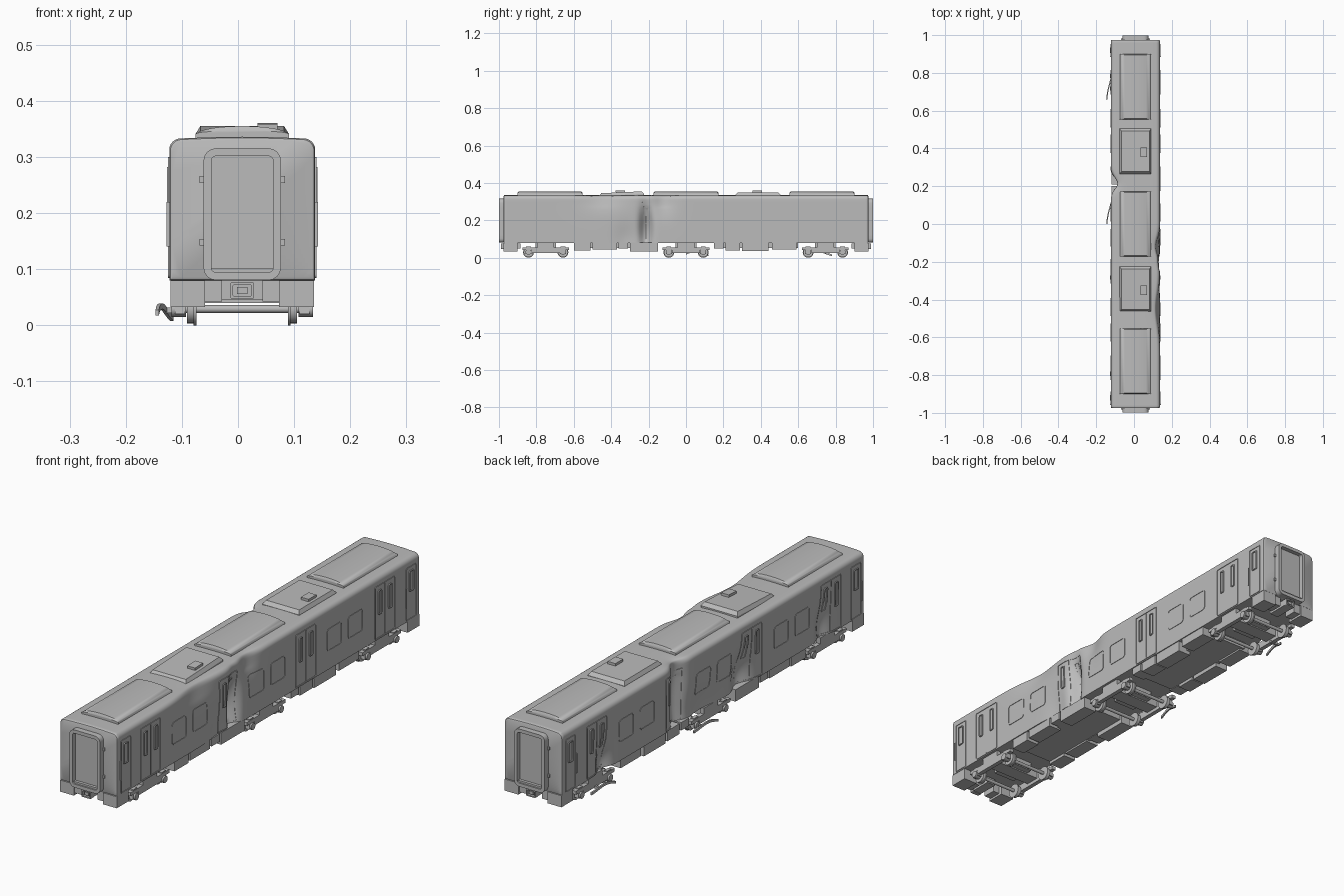
import bpy, bmesh, math
from mathutils import Vector, Matrix

cube = bpy.data.objects.get("Cube")
if cube:
    bpy.data.objects.remove(cube, do_unlink=True)

grey = bpy.data.materials.new("plain grey")
grey.use_nodes = True
GREY = (0.5, 0.5, 0.5, 1)
grey.diffuse_color = GREY
grey.node_tree.nodes["Principled BSDF"].inputs["Base Color"].default_value = GREY

CX, HALF, END = 0.0075, 0.13, 0.975
FLOOR, ROOF = 0.08, 0.333

# Dents: side, depth, y, y spread, z, z spread
DENTS = [
    (1, .050, -.215, .030, .16, .11), (1, .022, -.12, .06, .33, .09),
    (1, .020, -.45, .11, .34, .07), (1, .010, -.32, .06, .10, .08),
    (-1, .045, .215, .040, .20, .25), (-1, .020, .06, .10, .10, .08),
    (-1, .038, -.19, .055, .12, .09), (-1, .028, .70, .040, .11, .07),
    (-1, .025, -.71, .040, .12, .09),
]


def crush(v):
    """Push a point inwards where the sides are dented."""
    t = (v.x - CX) / HALF
    push = 0
    for side, depth, y, wy, z, wz in DENTS:
        if side * t > 0:
            push += depth * math.exp(-((v.y - y) / wy) ** 2 - ((v.z - z) / wz) ** 2)
    weight = min(abs(t), 1.1) ** 4
    drop = 0.35 * push * weight if v.z > 0.27 else 0
    return Vector((v.x - math.copysign(push * weight, t), v.y, v.z - drop))


def finish(bm, name, dented=False, smooth=True):
    if dented:
        for v in bm.verts:
            v.co = crush(v.co)
    bmesh.ops.recalc_face_normals(bm, faces=bm.faces)
    mesh = bpy.data.meshes.new(name)
    bm.to_mesh(mesh)
    bm.free()
    ob = bpy.data.objects.new(name, mesh)
    bpy.context.collection.objects.link(ob)
    mesh.materials.append(grey)
    if smooth:
        bpy.ops.object.select_all(action='DESELECT')
        ob.select_set(True)
        bpy.context.view_layer.objects.active = ob
        bpy.ops.object.shade_smooth_by_angle(angle=math.radians(35))
    return ob


def loft(bm, rings, closed=False):
    """Skin a list of closed rings, capping the ends unless it loops."""
    rows = [[bm.verts.new(p) for p in ring] for ring in rings]
    n = len(rows[0])
    pairs = list(zip(rows, rows[1:])) + ([(rows[-1], rows[0])] if closed else [])
    for a, b in pairs:
        for i in range(n):
            j = (i + 1) % n
            bm.faces.new((a[i], a[j], b[j], b[i]))
    if not closed:
        bm.faces.new(rows[0])
        bm.faces.new(rows[-1])


def box(bm, x0, x1, y0, y1, z0, z1, taper=1.0):
    mid = Vector(((x0 + x1) / 2, (y0 + y1) / 2, (z0 + z1) / 2))
    size = Matrix.Diagonal((x1 - x0, y1 - y0, z1 - z0, 1))
    made = bmesh.ops.create_cube(bm, size=1, matrix=Matrix.Translation(mid) @ size)
    for v in made["verts"]:
        if v.co.z > mid.z:
            v.co.x = mid.x + (v.co.x - mid.x) * taper
            v.co.y = mid.y + (v.co.y - mid.y) * taper
    return made["verts"]


def cylinder(bm, x, y, z, radius, width, sides=20):
    m = Matrix.Translation((x, y, z)) @ Matrix.Rotation(math.pi / 2, 4, 'Y')
    bmesh.ops.create_cone(bm, cap_ends=True, segments=sides, radius1=radius,
                          radius2=radius, depth=width, matrix=m)


def outline(w, h, r):
    """Rounded rectangle path with subdivided straight edges."""
    corners = []
    for k, (sx, sy) in enumerate(((1, 1), (-1, 1), (-1, -1), (1, -1))):
        corners.append([Vector((sx * (w / 2 - r) + r * math.cos((k + i / 4) * math.pi / 2),
                                sy * (h / 2 - r) + r * math.sin((k + i / 4) * math.pi / 2)))
                        for i in range(5)])
    path = []
    for k in range(4):
        a, b = corners[k][-1], corners[(k + 1) % 4][0]
        path += corners[k] + [a.lerp(b, i / 8) for i in range(1, 8)]
    return path


def frame(bm, place, u, v, w, h, r, band, depth):
    """Raised rounded frame; place maps (u, v, height) to a point."""
    outer = outline(w, h, r)
    inner = outline(w - 2 * band, h - 2 * band, max(r - band, .001))
    loft(bm, [[place(u + o.x, v + o.y, -.002), place(u + o.x, v + o.y, depth),
               place(u + i.x, v + i.y, depth), place(u + i.x, v + i.y, -.002)]
              for o, i in zip(outer, inner)], closed=True)


# Body shell
def section(y, inset=0.0):
    w, r, top, low = HALF - inset, 0.02, ROOF - inset, FLOOR + inset
    half = [(w * i / 8, low) for i in range(8)]
    half += [(w, low + (top - r - low) * i / 20) for i in range(20)]
    half += [(w - r + r * math.cos(a * math.pi / 12), top - r + r * math.sin(a * math.pi / 12))
             for a in range(7)]
    half += [((w - r) * (1 - i / 8), top + .003 * math.sin(i * math.pi / 16)) for i in range(1, 9)]
    pts = half + [(-x, z) for x, z in reversed(half[1:-1])]
    return [Vector((CX + x, y, z)) for x, z in pts]


bm = bmesh.new()
N = 190
rings = [section(-END, .006), section(-END + .002, .002)]
rings += [section(-END + .006 + (2 * END - .012) * i / N) for i in range(N + 1)]
rings += [section(END - .002, .002), section(END, .006)]
loft(bm, rings)
finish(bm, "body_shell", True)

# Side doors and windows
for side, label in ((1, "left"), (-1, "right")):
    def on_side(u, v, d):
        return Vector((CX + side * (HALF + d), u, v))

    bm = bmesh.new()
    for y in (-.575, -.44, -.075, .06, .425, .56):
        frame(bm, on_side, y, .2, .096, .092, .014, .004, .002)
    finish(bm, label + "_windows", True)

    bm = bmesh.new()
    for y in (-.76, -.25, .24, .75):
        frame(bm, on_side, y, .192, .13, .215, .006, .003, .0025)
        for k in (-1, 1):
            frame(bm, on_side, y + k * .033, .23, .022, .1, .006, .004, .004)
        for i in range(12):
            z = .09 + i * .017
            box(bm, *sorted((on_side(0, 0, -.002).x, on_side(0, 0, .002).x)),
                y - .001, y + .001, z, z + .017)
    for y in (-.92, .92):
        frame(bm, on_side, y, .192, .065, .215, .006, .003, .0025)
        frame(bm, on_side, y, .24, .03, .085, .006, .004, .004)
        box(bm, *sorted((on_side(0, 0, -.002).x, on_side(0, 0, .005).x)),
            y - .037, y - .033, .14, .22)
    finish(bm, label + "_doors", True)

# Gangway, latches, coupler and corner skirts at both ends
for s, label in ((-1, "front"), (1, "back")):
    def on_end(u, v, d):
        return Vector((u, s * (END + d), v))

    def end_box(x0, x1, d0, d1, z0, z1):
        box(bm, x0, x1, *sorted((s * (END + d0), s * (END + d1))), z0, z1)

    bm = bmesh.new()
    frame(bm, on_end, CX, .198, .138, .235, .022, .014, .024)
    finish(bm, label + "_gangway_frame")
    bm = bmesh.new()
    end_box(CX - .056, CX + .056, -.002, .006, .1, .302)
    end_box(CX - .056, CX + .056, 0, .018, .092, .102)
    for k in (-1, 1):
        for z in (.148, .26):
            end_box(CX + k * .071 - .005, CX + k * .071 + .005, -.002, .006, z - .006, z + .006)
    finish(bm, label + "_gangway_door", smooth=False)
    bm = bmesh.new()
    frame(bm, on_end, CX, .062, .042, .03, .003, .005, .015)
    end_box(CX - .02, CX + .02, -.09, .003, .049, .076)
    end_box(CX - .009, CX + .009, 0, .012, .056, .068)
    for k in (-1, 1):
        a, b = sorted((CX + k * .066, CX + k * .128))
        end_box(a, b, -.075, 0, .033, FLOOR)
        a, b = sorted((CX + k * .036, CX + k * .066))
        end_box(a, b, -.06, -.006, .042, FLOOR)
    finish(bm, label + "_coupler_and_skirts", smooth=False)

# Arched roof pods
for i, y in enumerate((-.727, 0, .727)):
    bm = bmesh.new()
    rings = []
    for d, inset in ((-.173, 0), (-.168, .003), (.168, .003), (.173, 0)):
        lift = .014 if inset else .006
        w = .083 - inset
        arch = [(w * math.cos(a * math.pi / 12), .341 + lift * math.sin(a * math.pi / 12))
                for a in range(13)]
        rings.append([Vector((CX + x, y + d, z)) for x, z in
                      [(-.083, .32), (.083, .32)] + arch])
    loft(bm, rings)
    finish(bm, "arched_roof_pod_%d" % (i + 1))

# Flat roof vents with small hatches
for i, (y, tilt) in enumerate(((-.345, .045), (.385, 0))):
    bm = bmesh.new()
    box(bm, CX - .083, CX + .083, y - .12, y + .12, .322, .336)
    box(bm, CX - .083, CX + .083, y - .12, y + .12, .336, .35, .9)
    box(bm, .035, .07, y - .03, y + .02, .346, .36)
    pivot = Vector((CX, y, .34))
    bmesh.ops.rotate(bm, cent=pivot, matrix=Matrix.Rotation(tilt, 3, 'X'), verts=bm.verts)
    finish(bm, "flat_roof_vent_%d" % (i + 1), smooth=False)

# Underfloor trays and equipment boxes
bm = bmesh.new()
for y0, y1 in ((-.6, -.16), (.16, .6)):
    box(bm, CX - .085, CX + .085, y0, y1, .052, FLOOR + .002)
for y0, y1, z in ((-.6, -.51, .04), (-.5, -.37, .045), (-.36, -.31, .05), (-.3, -.15, .034),
                  (.15, .2, .05), (.21, .29, .04), (.3, .44, .036), (.46, .59, .045)):
    for k in (-1, 1):
        a, b = sorted((CX + k * .068, CX + k * .126))
        box(bm, a, b, y0, y1, z, FLOOR + .002)
finish(bm, "underfloor_equipment", smooth=False)

# Three bogies
for i, y in enumerate((-.75, 0, .745)):
    bm = bmesh.new()
    for dy in (-.092, .092):
        cylinder(bm, CX, y + dy, .029, .007, .2, 12)
        for k in (-1, 1):
            cylinder(bm, CX + k * .092, y + dy, .029, .026, .012)
            cylinder(bm, CX + k * .084, y + dy, .029, .029, .005)
            cylinder(bm, CX + k * .113, y + dy, .029, .014, .026, 12)
    finish(bm, "wheelsets_%d" % (i + 1))
    bm = bmesh.new()
    for k in (-1, 1):
        a, b = sorted((CX + k * .102, CX + k * .12))
        box(bm, a, b, y - .075, y + .075, .026, .042)
        box(bm, a, b, y - .125, y + .125, .042, .056)
        box(bm, a, b, y - .045, y + .045, .05, FLOOR)
        for dy in (-.092, .092):
            box(bm, a, b, y + dy - .016, y + dy + .016, .02, .06, .8)
    box(bm, CX - .11, CX + .11, y - .03, y + .03, .04, .07)
    box(bm, CX - .05, CX + .05, y - .055, y + .055, .045, FLOOR)
    finish(bm, "bogie_frame_%d" % (i + 1), smooth=False)

# Torn trim strips hanging from the damaged side
for i, y in enumerate((.66, .0)):
    bm = bmesh.new()
    rings = []
    for j in range(9):
        t = j / 8
        x, z = -.144 + .026 * t ** 1.5, .022 + .012 * math.sin(t * 4)
        rings.append([Vector((x + a, y + .12 * t, z + b)) for a, b in
                      ((-.003, -.005), (.003, -.005), (.003, .005), (-.003, .005))])
    loft(bm, rings)
    box(bm, -.128, -.09, y + .08, y + .09, .022, .032)
    finish(bm, "torn_trim_%d" % (i + 1))
